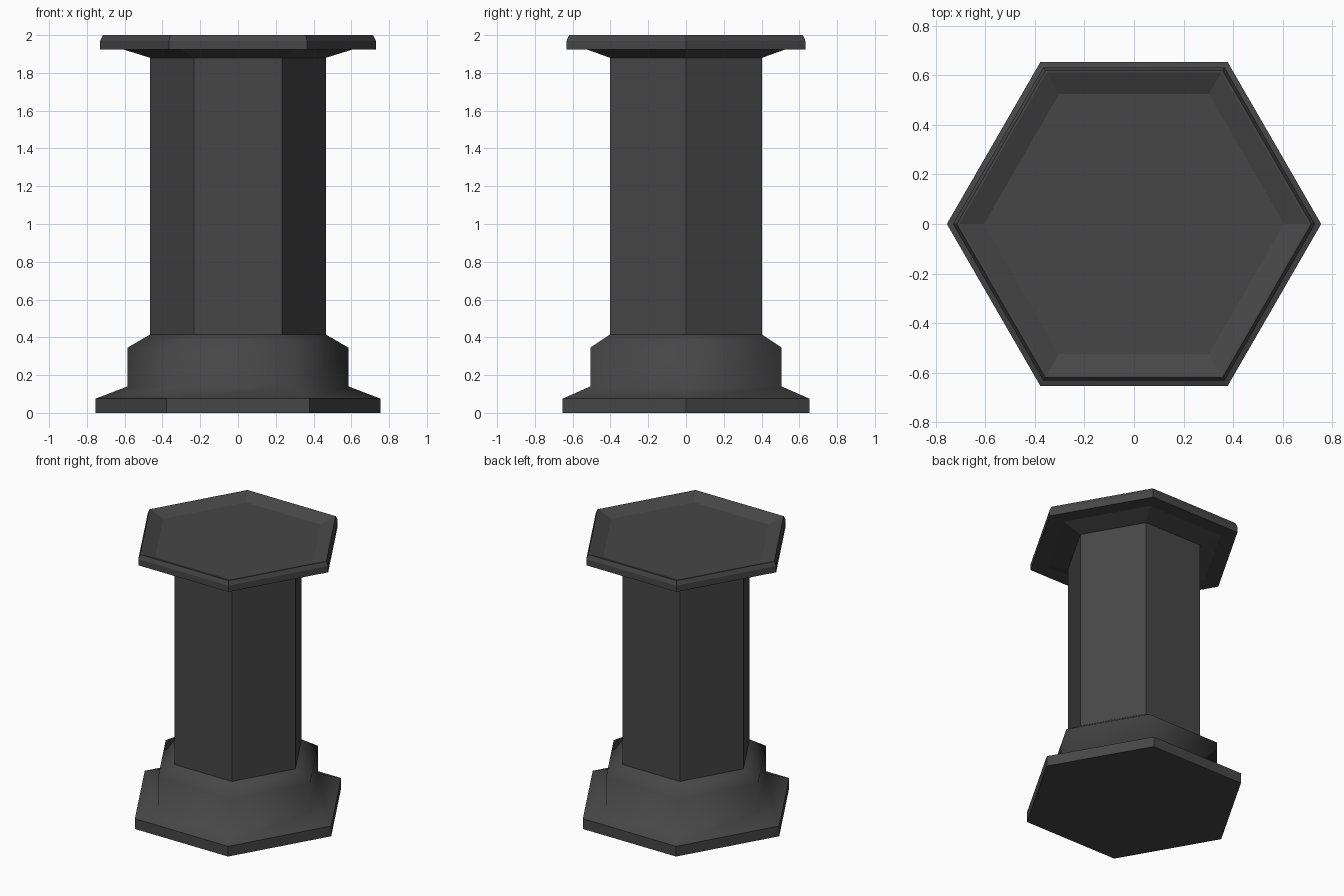
import bpy, bmesh, math

if "Cube" in bpy.data.objects:
    bpy.data.objects.remove(bpy.data.objects["Cube"])

mat = bpy.data.materials.new("dark grey stone")
mat.diffuse_color = (0.062, 0.062, 0.062, 1)
mat.use_nodes = True
mat.node_tree.nodes["Principled BSDF"].inputs["Base Color"].default_value = mat.diffuse_color


def hex_lathe(name, profile, cap_bottom=False, cap_top=False, smooth=False):
    """Stack hexagonal rings (corner radius, height) with corners on the x axis."""
    bm = bmesh.new()
    rings = []
    for r, z in profile:
        rings.append([bm.verts.new((r * math.cos(math.radians(60 * i)),
                                    r * math.sin(math.radians(60 * i)), z))
                      for i in range(6)])
    for a, b in zip(rings, rings[1:]):
        for i in range(6):
            j = (i + 1) % 6
            bm.faces.new((a[i], a[j], b[j], b[i]))
    if cap_bottom:
        bm.faces.new(rings[0][::-1])
    if cap_top:
        bm.faces.new(rings[-1])
    for f in bm.faces:
        f.smooth = smooth and abs(f.normal.z) < 2
    me = bpy.data.meshes.new(name)
    bm.to_mesh(me)
    bm.free()
    me.materials.append(mat)
    ob = bpy.data.objects.new(name, me)
    bpy.context.collection.objects.link(ob)
    return ob


# flat hexagonal foot
hex_lathe("base_plate", [(0.755, 0), (0.755, 0.075)], cap_bottom=True)
# softly shaded moulding above the foot
hex_lathe("base_moulding", [(0.755, 0.075), (0.585, 0.14), (0.585, 0.345),
                            (0.465, 0.415)], smooth=True)
# plain shaft
hex_lathe("shaft", [(0.465, 0.415), (0.465, 1.88)])
# flared capital with bevelled rim and shallow dished top
hex_lathe("capital", [(0.465, 1.88), (0.61, 1.925), (0.73, 1.925), (0.73, 1.97),
                      (0.715, 2.0), (0.705, 2.0), (0.605, 1.96)], cap_top=True)
